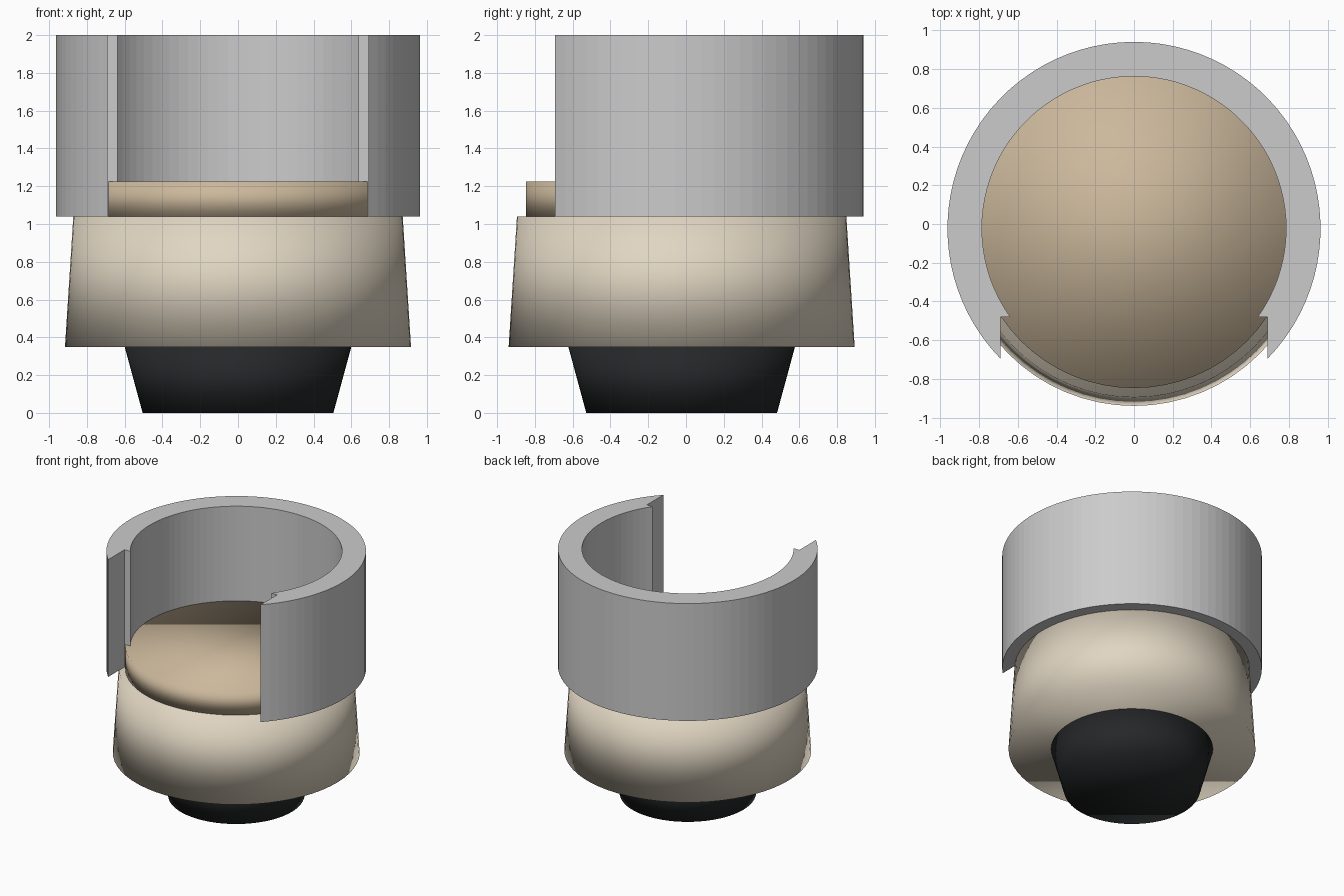
import bpy, bmesh, math

if "Cube" in bpy.data.objects:
    bpy.data.objects.remove(bpy.data.objects["Cube"])

SEG = 64
CY = -0.023  # shared axis of all round parts


def material(name, rgb):
    m = bpy.data.materials.new(name)
    m.diffuse_color = (*rgb, 1)
    m.use_nodes = True
    m.node_tree.nodes["Principled BSDF"].inputs["Base Color"].default_value = m.diffuse_color
    return m


def frustum(name, r_bottom, r_top, z0, z1, mat):
    bpy.ops.mesh.primitive_cone_add(vertices=SEG, radius1=r_bottom, radius2=r_top,
                                    depth=z1 - z0, location=(0, CY, (z0 + z1) / 2))
    ob = bpy.context.object
    ob.name = name
    ob.data.materials.append(mat)
    bpy.ops.object.shade_smooth()
    return ob


black = material("black_base", (0.018, 0.02, 0.021))
cream = material("cream_upholstery", (0.75, 0.67, 0.54))
tan = material("tan_cushion", (0.60, 0.48, 0.33))

# Tapered plinth, flared tub and seat cushion
frustum("plinth", 0.505, 0.60, 0.0, 0.35, black)
frustum("tub_body", 0.916, 0.872, 0.35, 1.04, cream)
frustum("seat_cushion", 0.824, 0.824, 1.04, 1.225, tan)

# Curved backrest: C-shaped plan with a square-cut front opening
R_OUT, R_IN, CUT_X, CUT_Y = 0.963, 0.785, 0.69, -0.48


def arc(radius, start, n=SEG):
    end = math.pi - start
    return [(radius * math.cos(start + (end - start) * i / n),
             CY + radius * math.sin(start + (end - start) * i / n)) for i in range(n + 1)]


outer = arc(R_OUT, -math.acos(CUT_X / R_OUT))
inner = arc(R_IN, math.asin((CUT_Y - CY) / R_IN))
plan = outer + [(-CUT_X, CUT_Y)] + inner[::-1] + [(CUT_X, CUT_Y)]

bm = bmesh.new()
face = bm.faces.new([bm.verts.new((x, y, 1.04)) for x, y in plan])
ext = bmesh.ops.extrude_face_region(bm, geom=[face])
top = [g for g in ext["geom"] if isinstance(g, bmesh.types.BMVert)]
bmesh.ops.translate(bm, verts=top, vec=(0, 0, 0.96))
bmesh.ops.recalc_face_normals(bm, faces=bm.faces)
mesh = bpy.data.meshes.new("backrest")
bm.to_mesh(mesh)
bm.free()
backrest = bpy.data.objects.new("backrest", mesh)
bpy.context.collection.objects.link(backrest)
